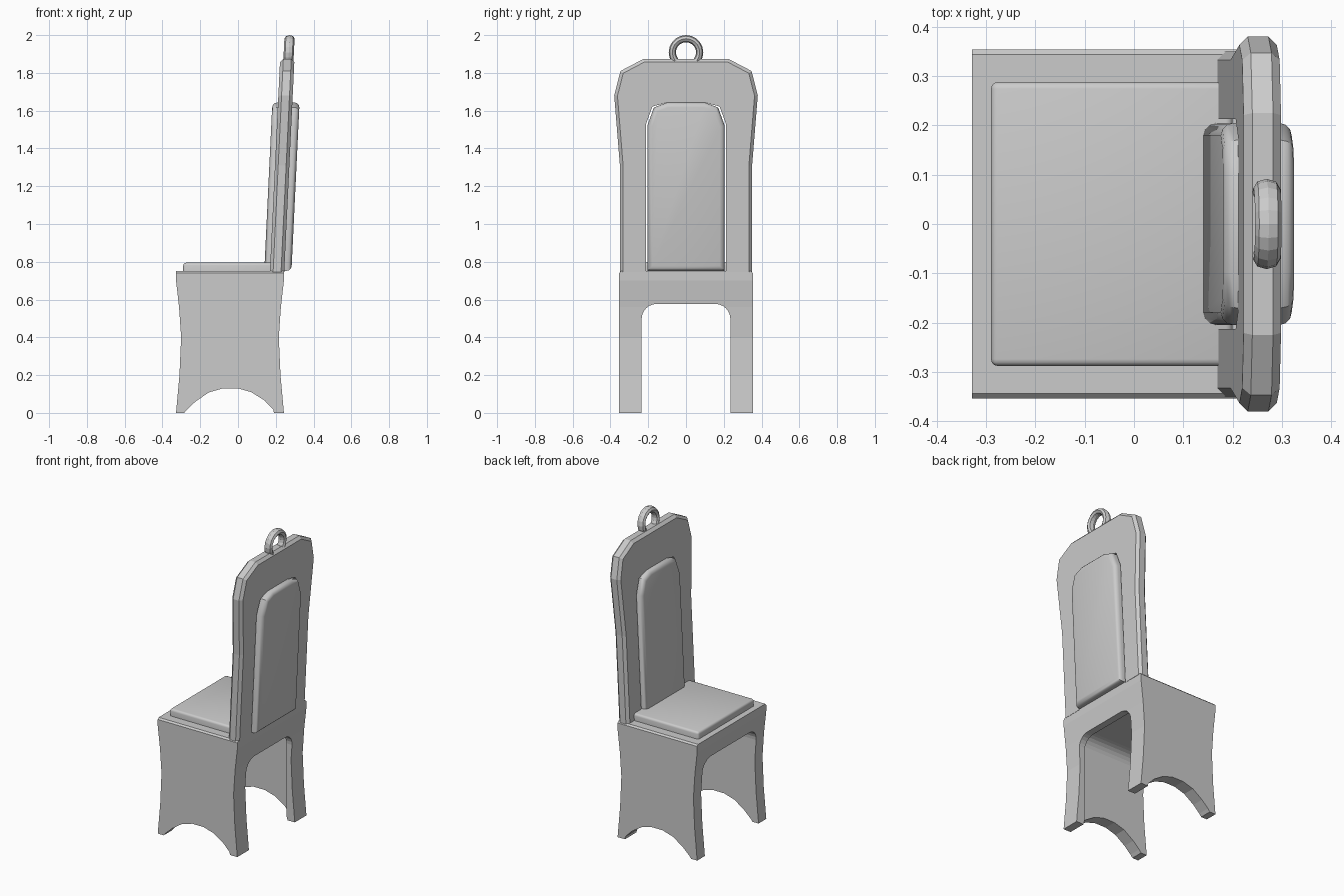
import bpy, bmesh, math

if "Cube" in bpy.data.objects:
    bpy.data.objects.remove(bpy.data.objects["Cube"])

LEAN = 0.048  # backward lean of the backrest per unit of height
BASE_TOP = 0.75


def activate(ob):
    bpy.ops.object.select_all(action='DESELECT')
    ob.select_set(True)
    bpy.context.view_layer.objects.active = ob


def prism(name, pts, axis, a, b, edge_test=None, bevel=0.0, segs=1, lean=False, smooth=False):
    """Extrude a profile along 'x' (pts are y,z) or 'y' (pts are x,z), then bevel chosen edges."""
    bm = bmesh.new()
    place = (lambda p, t: (t, p[0], p[1])) if axis == 'x' else (lambda p, t: (p[0], t, p[1]))
    lo = [bm.verts.new(place(p, a)) for p in pts]
    hi = [bm.verts.new(place(p, b)) for p in pts]
    bm.faces.new(lo)
    bm.faces.new(hi)
    for i in range(len(pts)):
        j = (i + 1) % len(pts)
        bm.faces.new((lo[i], lo[j], hi[j], hi[i]))
    bmesh.ops.recalc_face_normals(bm, faces=bm.faces)
    if edge_test:
        edges = [e for e in bm.edges if edge_test(e.verts[0].co, e.verts[1].co)]
        bmesh.ops.bevel(bm, geom=edges, offset=bevel, segments=segs, profile=0.5, affect='EDGES')
    if lean:
        for v in bm.verts:
            v.co.x += LEAN * (v.co.z - BASE_TOP)
    me = bpy.data.meshes.new(name)
    bm.to_mesh(me)
    bm.free()
    ob = bpy.data.objects.new(name, me)
    bpy.context.collection.objects.link(ob)
    if smooth:
        activate(ob)
        bpy.ops.object.shade_smooth_by_angle(angle=math.radians(35))
    return ob


def mirrored(half):
    """Close a right-hand half profile into a symmetric outline."""
    return half + [(-y, z) for y, z in reversed(half)]


# base: waisted side profile with arched feet
side = [(-0.328, 0), (-0.31, 0.2), (-0.301, 0.4), (-0.312, 0.56), (-0.328, 0.7), (-0.328, 0.75),
        (0.243, 0.75), (0.243, 0.7), (0.227, 0.56), (0.216, 0.4), (0.225, 0.2), (0.243, 0),
        (0.19, 0), (0.187, 0.018), (0.14, 0.066), (0.07, 0.11), (0, 0.13), (-0.08, 0.13),
        (-0.155, 0.108), (-0.225, 0.06), (-0.27, 0.018), (-0.285, 0)]
base = prism("chair_base", side, 'y', -0.354, 0.354,
             lambda p, q: min(p.z, q.z) > 0.74 and abs(p.y - q.y) < 1e-4, 0.01)


# leg openings: a wide hollow from the front, a narrower arch through the rear frame
def cut_opening(half_width, top, x0, x1, r=0.08):
    arc = [(half_width - r + r * math.cos(t * math.pi / 12), top - r + r * math.sin(t * math.pi / 12))
           for t in range(7)]
    cutter = prism("opening_cutter", mirrored([(half_width, -0.1)] + arc), 'x', x0, x1)
    cutter.hide_render = True
    mod = base.modifiers.new("opening", 'BOOLEAN')
    mod.operation = 'DIFFERENCE'
    mod.solver = 'EXACT'
    mod.object = cutter
    activate(base)
    bpy.ops.object.modifier_apply(modifier=mod.name)
    bpy.data.objects.remove(cutter)


cut_opening(0.235, 0.577, -0.6, 0.6)
cut_opening(0.275, 0.617, -0.6, 0.183)

# seat cushion
prism("seat_cushion", mirrored([(0.288, 0.745), (0.288, 0.795)]), 'x', -0.29, 0.2,
      lambda p, q: max(p.z, q.z) > 0.79, 0.014, 3, smooth=True)

# backrest frame: chamfered outer edge, open panel in the middle
outer = [(0.35, 0.745), (0.35, 1.31), (0.38, 1.68), (0.347, 1.81), (0.225, 1.874)]
inner = [(0.213, 0.745), (0.213, 1.525), (0.178, 1.622), (0.103, 1.642)]
outline = mirrored(outer) + list(reversed(mirrored(inner)))


def on_outer(v):
    return any(abs(abs(v.y) - y) + abs(v.z - z) < 1e-4 for y, z in outer)


prism("backrest_frame", outline, 'x', 0.169, 0.245,
      lambda p, q: on_outer(p) and on_outer(q) and abs(p.x - q.x) < 1e-4, 0.017, lean=True)

# back cushion, showing on both sides of the frame
pad = [(0.205, 0.752), (0.205, 1.52), (0.17, 1.617), (0.1, 1.643)]
prism("back_cushion", mirrored(pad), 'x', 0.139, 0.283,
      lambda p, q: abs(p.x - q.x) < 1e-4, 0.026, 3, lean=True, smooth=True)

# hanging ring on top
bpy.ops.mesh.primitive_torus_add(major_segments=20, minor_segments=8, major_radius=0.0725,
                                 minor_radius=0.019, location=(0, 0, 0))
ring = bpy.context.object
ring.name = "top_ring"
for v in ring.data.vertices:
    x, y, z = v.co
    v.co = (0.269 + z * 1.42 + LEAN * x, y, 1.9085 + x)
for poly in ring.data.polygons:
    poly.use_smooth = False
